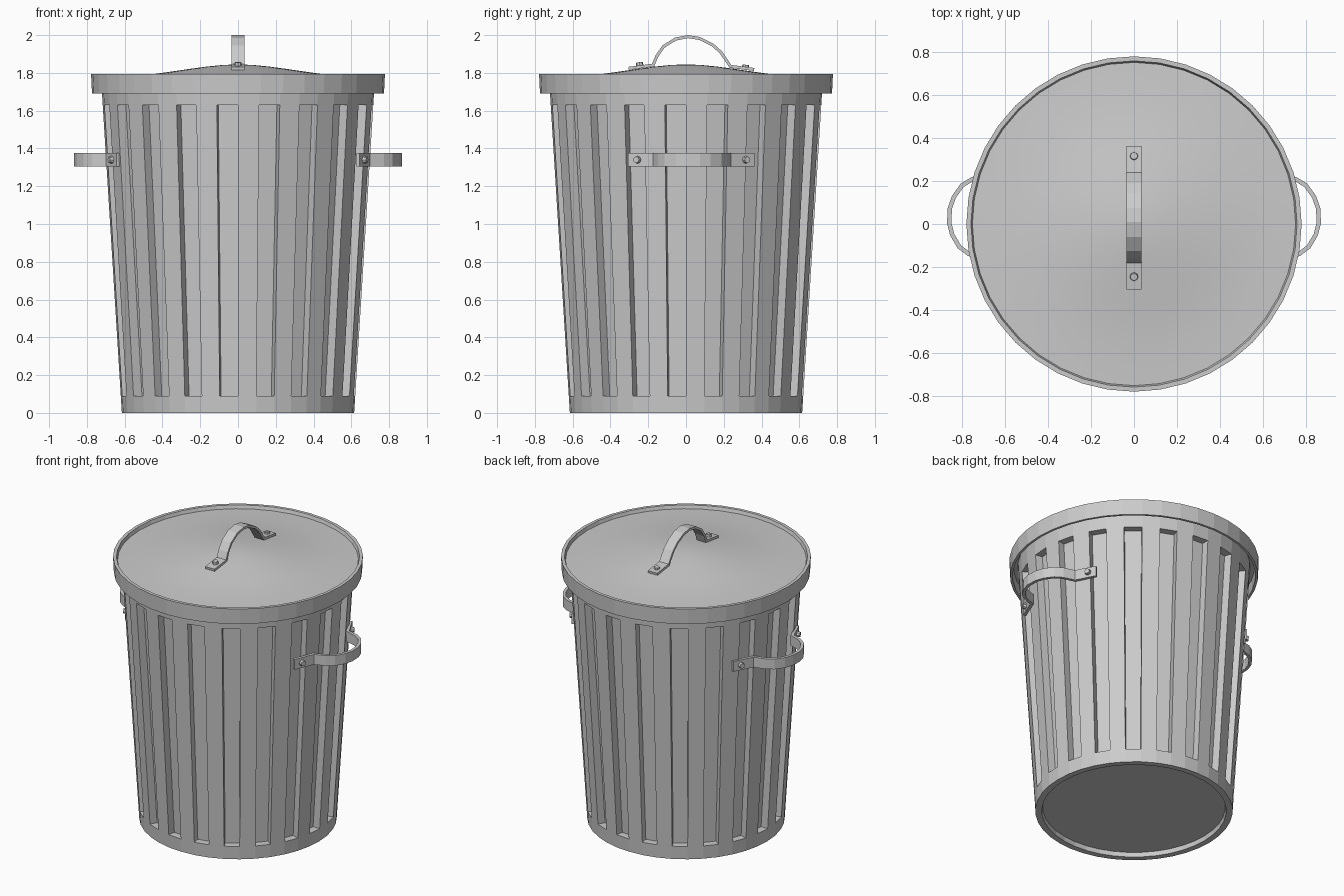
import bpy, bmesh
from math import sin, cos, pi, radians
from mathutils import Vector, Matrix

if "Cube" in bpy.data.objects:
    bpy.data.objects.remove(bpy.data.objects["Cube"])

SEG = 40


def polar(r, z, i):
    a = 2 * pi * i / SEG
    return Vector((r * cos(a), r * sin(a), z))


def finish(bm, name, mirror=False):
    bmesh.ops.remove_doubles(bm, verts=bm.verts, dist=1e-5)
    bmesh.ops.recalc_face_normals(bm, faces=bm.faces)
    me = bpy.data.meshes.new(name)
    bm.to_mesh(me)
    bm.free()
    ob = bpy.data.objects.new(name, me)
    bpy.context.collection.objects.link(ob)
    if mirror:
        ob.modifiers.new("mirror", 'MIRROR').use_axis = (True, False, False)
    return ob


def face(bm, pts):
    return bm.faces.new([bm.verts.new(p) for p in pts])


def lathe(bm, profile, skip=None):
    """Revolve (r, z) points; skip(k, i) leaves a quad out."""
    for k, ((r0, z0), (r1, z1)) in enumerate(zip(profile, profile[1:])):
        for i in range(SEG):
            if skip and skip(k, i):
                continue
            pts = [polar(r0, z0, i), polar(r0, z0, i + 1)]
            if r0 == 0:
                pts.pop()
            pts.append(polar(r1, z1, i + 1))
            if r1 > 0:
                pts.append(polar(r1, z1, i))
            face(bm, pts)


def strap(name, path, thick, half_w, to3d, mirror=False):
    """Bent flat bar along a 2D path (outer side), thickness to the right."""
    P = [Vector(p) for p in path]
    inner = []
    for i, p in enumerate(P):
        n = Vector((0, 0))
        segs = []
        for a, b in ((i - 1, i), (i, i + 1)):
            if a >= 0 and b < len(P):
                d = (P[b] - P[a]).normalized()
                segs.append(Vector((d.y, -d.x)))
        n = sum(segs, n).normalized()
        inner.append(p + n * thick / n.dot(segs[0]))
    bm = bmesh.new()
    rings = [[bm.verts.new(to3d(q.x, q.y, w)) for q, w in
              ((o, -half_w), (o, half_w), (n, half_w), (n, -half_w))]
             for o, n in zip(P, inner)]
    for a, b in zip(rings, rings[1:]):
        for j in range(4):
            bm.faces.new((a[j], a[(j + 1) % 4], b[(j + 1) % 4], b[j]))
    bm.faces.new(rings[0])
    bm.faces.new(rings[-1])
    return finish(bm, name, mirror)


def rivet(name, pos, normal, mirror=False):
    bm = bmesh.new()
    rot = Vector(normal).to_track_quat('Z', 'Y').to_matrix().to_4x4()
    bmesh.ops.create_cone(bm, cap_ends=True, segments=8, radius1=0.021,
                          radius2=0.017, depth=0.024,
                          matrix=Matrix.Translation(pos) @ rot)
    return finish(bm, name, mirror)


# Tapered body with twenty recessed panels and a recessed floor
def body_r(z):
    return 0.615 + 0.105 * z / 1.69


ZB, ZT, DEPTH = 0.09, 1.63, 0.05
bm = bmesh.new()
profile = [(0, 0.03), (0.57, 0.03), (0.575, 0)]
profile += [(body_r(z), z) for z in (0, ZB, ZT, 1.757)]
lathe(bm, profile, skip=lambda k, i: k == 4 and i % 2 == 1)
for i in range(1, SEG, 2):
    corners = ((ZB, i), (ZB, i + 1), (ZT, i + 1), (ZT, i))
    out = [polar(body_r(z), z, j) for z, j in corners]
    inn = [polar(body_r(z) - DEPTH, z, j) for z, j in corners]
    face(bm, inn)
    for j in range(4):
        k = (j + 1) % 4
        face(bm, (out[j], out[k], inn[k], inn[j]))
body = finish(bm, "bin_body")

# Domed lid with raised lip and hanging skirt
bm = bmesh.new()
lathe(bm, [(0, 1.845), (0.08, 1.842), (0.16, 1.834), (0.25, 1.822),
           (0.36, 1.806), (0.46, 1.792), (0.6, 1.778), (0.75, 1.772),
           (0.757, 1.795), (0.778, 1.795), (0.773, 1.69), (0.757, 1.69),
           (0.752, 1.757), (0.66, 1.757)])
lid = finish(bm, "lid")
for p in lid.data.polygons:
    if p.center.xy.length < 0.74 and p.center.z > 1.765:
        p.use_smooth = True

# Handle on the lid, in the y-z plane
strap("lid_handle",
      [(-0.305, 1.832), (-0.18, 1.848), (-0.16, 1.895), (-0.125, 1.945),
       (-0.06, 1.986), (0.01, 2.0), (0.075, 1.99), (0.145, 1.955),
       (0.19, 1.915), (0.24, 1.842), (0.362, 1.826)],
      0.016, 0.035, lambda y, z, w: Vector((w, y, z)))
rivet("lid_rivet_front", (0, -0.245, 1.845), (0, -0.12, 1))
rivet("lid_rivet_back", (0, 0.315, 1.831), (0, 0.12, 1))

# Side handles, turned slightly round the body and mirrored
turn = Matrix.Rotation(radians(2.6), 3, 'Z')
half = [(0.63, -0.335), (0.69, -0.207), (0.765, -0.182), (0.812, -0.15),
        (0.85, -0.092), (0.867, -0.035)]
path = half + [(x, -y) for x, y in reversed(half)]
strap("side_handles", path[::-1], 0.02, 0.035,
      lambda x, y, w: turn @ Vector((x, y, 1.34 + w)), mirror=True)
for s, label in ((-1, "front"), (1, "back")):
    rivet("side_rivets_" + label, turn @ Vector((0.66, s * 0.29, 1.34)),
          turn @ Vector((0.9, s * 0.42, 0)), mirror=True)
